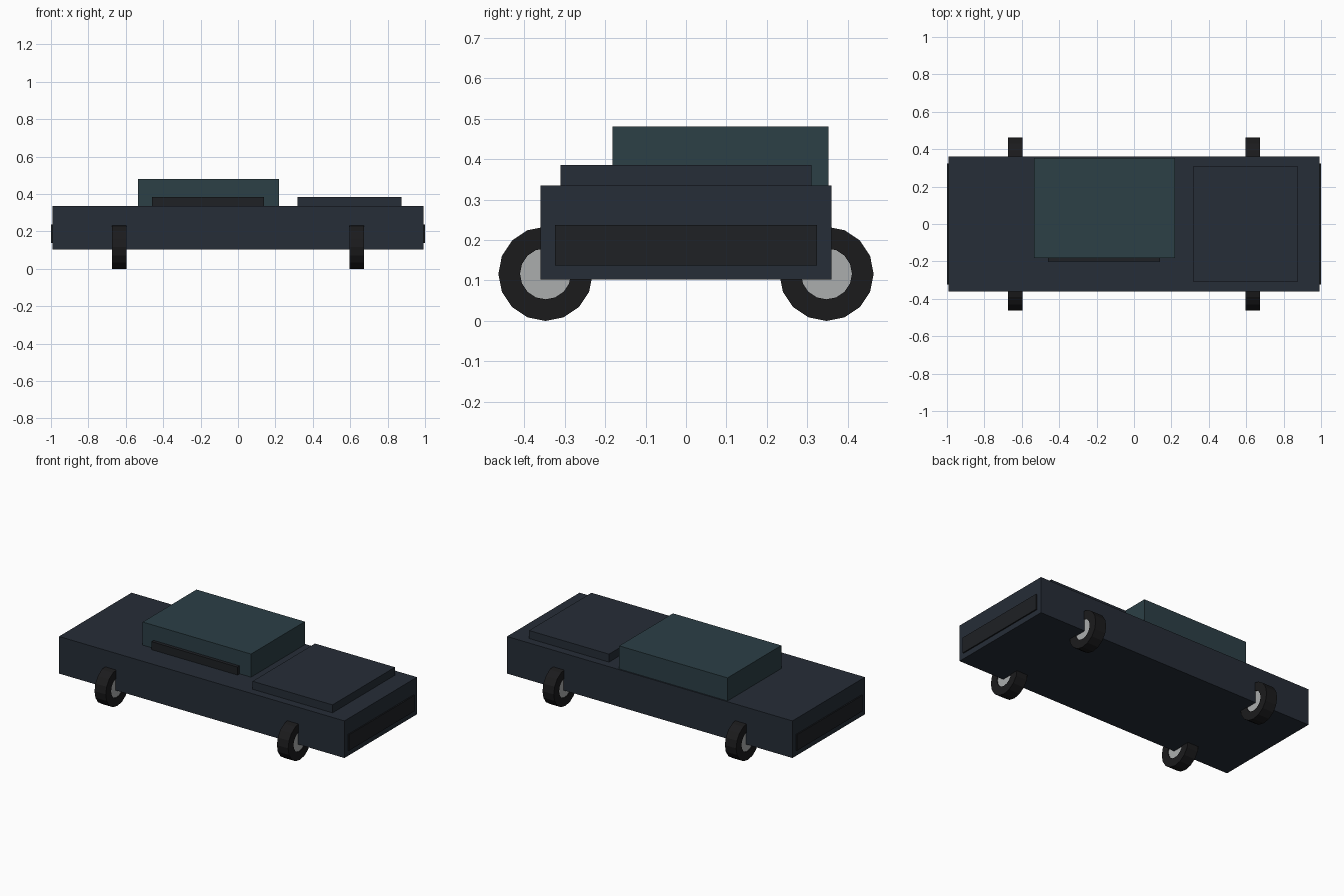
import bpy, bmesh
from math import cos, sin, tau

if "Cube" in bpy.data.objects:
    bpy.data.objects.remove(bpy.data.objects["Cube"])


def material(name, r, g, b):
    m = bpy.data.materials.new(name)
    m.diffuse_color = (r, g, b, 1)
    m.use_nodes = True
    m.node_tree.nodes["Principled BSDF"].inputs["Base Color"].default_value = m.diffuse_color
    return m


PAINT = material("dark_paint", 0.019, 0.026, 0.038)
CABIN = material("cabin_paint", 0.025, 0.050, 0.061)
TRIM = material("black_trim", 0.013, 0.015, 0.018)
RUBBER = material("rubber", 0.011, 0.011, 0.012)
METAL = material("hub_metal", 0.41, 0.42, 0.42)


def finish(name, bm, mat):
    bmesh.ops.recalc_face_normals(bm, faces=bm.faces)
    mesh = bpy.data.meshes.new(name)
    bm.to_mesh(mesh)
    bm.free()
    mesh.materials.append(mat)
    ob = bpy.data.objects.new(name, mesh)
    bpy.context.collection.objects.link(ob)
    return ob


def box(name, xs, ys, zs, mat):
    bm = bmesh.new()
    bmesh.ops.create_cube(bm, size=1)
    for v in bm.verts:
        v.co = [(a + b) / 2 + c * (b - a) for (a, b), c in zip((xs, ys, zs), v.co)]
    return finish(name, bm, mat)


def lathe_x(name, profile, centre, mat, sides=16, closed=False):
    """Spin (x, radius) points round the x axis; open profiles get end caps."""
    bm = bmesh.new()
    cx, cy, cz = centre
    rings = [[bm.verts.new((cx + x, cy + r * cos(tau * i / sides), cz + r * sin(tau * i / sides)))
              for i in range(sides)] for x, r in profile]
    pairs = list(zip(rings, rings[1:]))
    if closed:
        pairs.append((rings[-1], rings[0]))
    else:
        bm.faces.new(rings[0])
        bm.faces.new(rings[-1])
    for a, b in pairs:
        for i in range(sides):
            j = (i + 1) % sides
            bm.faces.new((a[i], a[j], b[j], b[i]))
    return finish(name, bm, mat)


# Body, hood and offset cabin
box("body", (-0.992, 0.992), (-0.36, 0.36), (0.102, 0.335), PAINT)
box("hood", (0.318, 0.874), (-0.31, 0.31), (0.33, 0.385), PAINT)
box("cabin", (-0.535, 0.218), (-0.182, 0.352), (0.33, 0.48), CABIN)
box("cabin_side_strip", (-0.46, 0.139), (-0.203, -0.17), (0.335, 0.385), TRIM)

# Matching panels at both ends
for s, end in ((1, "front"), (-1, "rear")):
    box(end + "_grille", sorted((s * 0.98, s * 1.0)), (-0.324, 0.324), (0.137, 0.237), TRIM)

# Four wheels: square-section tyre with a hub just inside its faces
for sx, end in ((1, "front"), (-1, "rear")):
    for sy, side in ((1, "left"), (-1, "right")):
        c = (sx * 0.634, sy * 0.347, 0.1165)
        lathe_x(f"{end}_{side}_tyre",
                [(-0.039, 0.063), (-0.039, 0.1165), (0.039, 0.1165), (0.039, 0.063)],
                c, RUBBER, closed=True)
        lathe_x(f"{end}_{side}_hub", [(-0.034, 0.064), (0.034, 0.064)], c, METAL)
